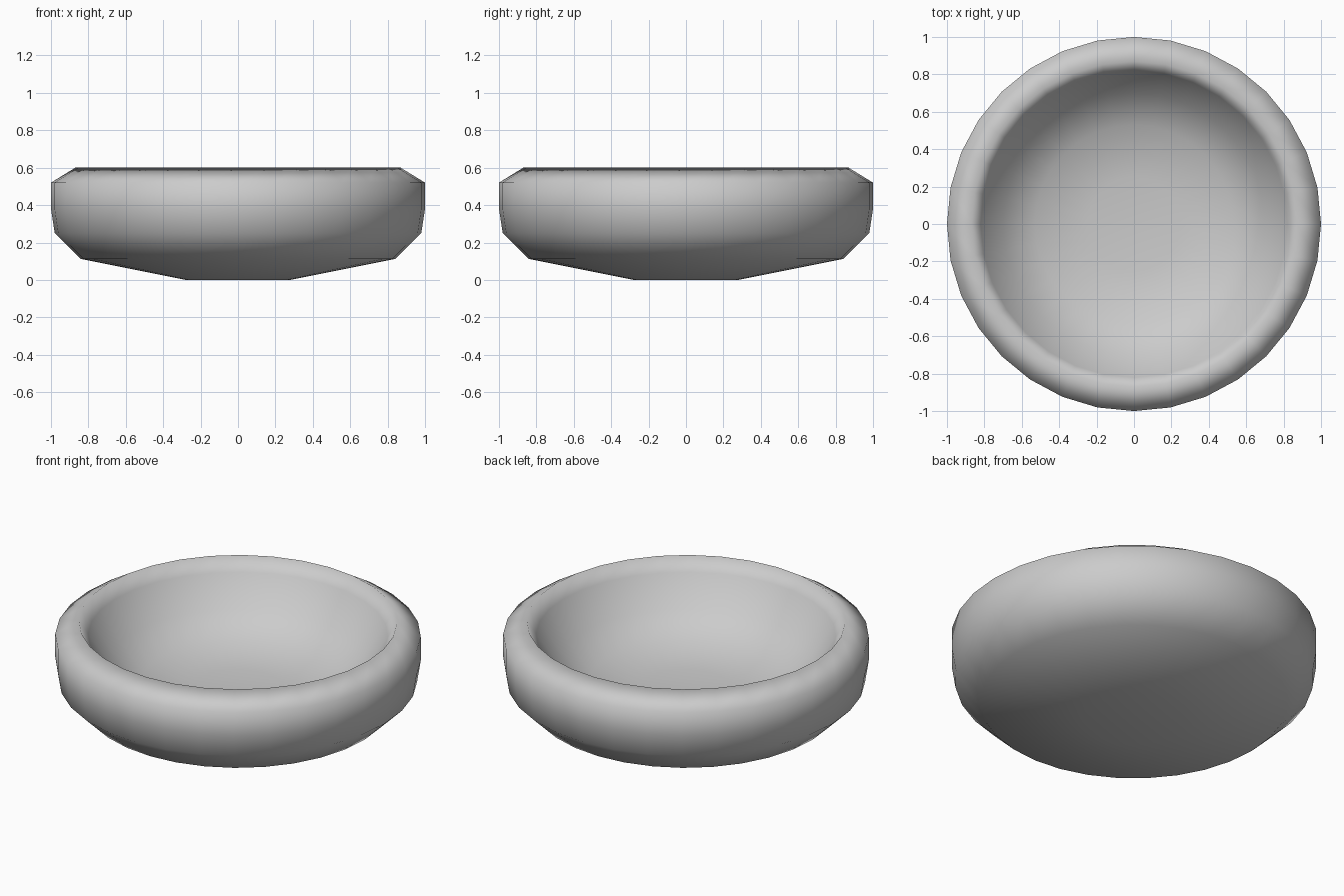
import bpy, bmesh, math

if "Cube" in bpy.data.objects:
    bpy.data.objects.remove(bpy.data.objects["Cube"])

SIDES = 32
# Bowl profile (radius, height): outside bottom, outer wall, rim, inner wall, floor
PROFILE = [(0.28, 0.0), (0.84, 0.112), (0.98, 0.25), (1.0, 0.38), (1.0, 0.52),
           (0.87, 0.60), (0.82, 0.52), (0.70, 0.35),
           (0.53, 0.24), (0.25, 0.20)]

bm = bmesh.new()
rings = []
for r, z in PROFILE:
    rings.append([bm.verts.new((r * math.cos(2 * math.pi * i / SIDES),
                                r * math.sin(2 * math.pi * i / SIDES), z))
                  for i in range(SIDES)])

# Walls between neighbouring rings
for a, b in zip(rings, rings[1:]):
    for i in range(SIDES):
        j = (i + 1) % SIDES
        bm.faces.new((a[i], a[j], b[j], b[i]))

# Underside and inner floor
bm.faces.new(rings[0][::-1])
bm.faces.new(rings[-1])
bmesh.ops.recalc_face_normals(bm, faces=bm.faces[:])
for f in bm.faces:
    f.smooth = True

mesh = bpy.data.meshes.new("bowl")
bm.to_mesh(mesh)
bm.free()

grey = bpy.data.materials.new("light grey")
grey.diffuse_color = (0.6, 0.6, 0.6, 1)
grey.use_nodes = True
grey.node_tree.nodes["Principled BSDF"].inputs["Base Color"].default_value = grey.diffuse_color
mesh.materials.append(grey)
bowl = bpy.data.objects.new("bowl", mesh)
bpy.context.collection.objects.link(bowl)
